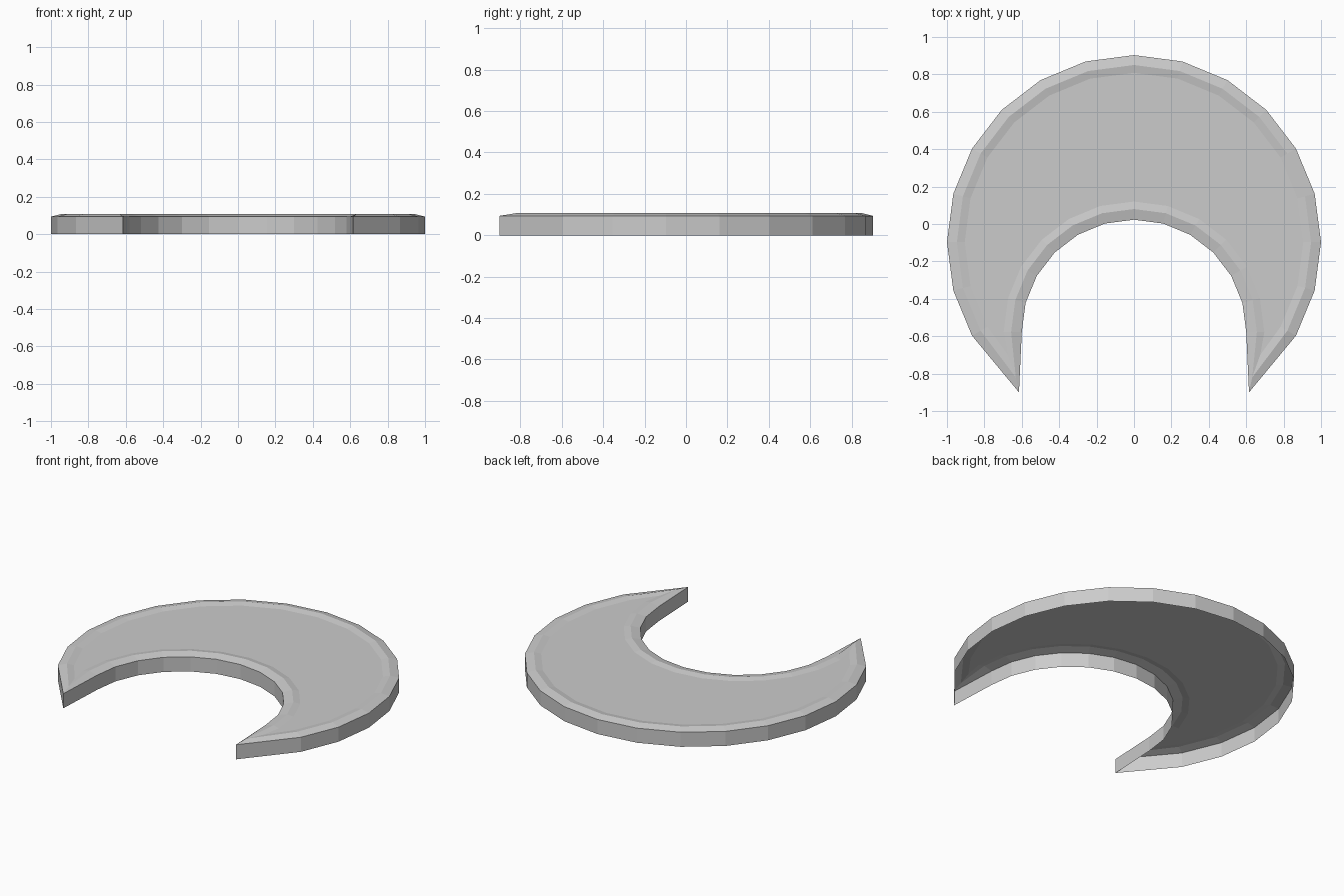
import bpy
import bmesh
from math import radians, sin, cos

cube = bpy.data.objects.get("Cube")
if cube:
    bpy.data.objects.remove(cube)

OUTER_Y, INNER_Y = -0.097, -0.577   # centres of the outer and inner arcs


def arc(centre_y, radius, angles):
    return [(radius * cos(radians(a)), centre_y + radius * sin(radians(a))) for a in angles]


def crescent(outer_r, inner_r, tip):
    """Clockwise crescent outline: outer arc, horn tip, inner arc, mirrored."""
    half = arc(OUTER_Y, outer_r, range(90, -31, -15))
    half += [tip]
    half += arc(INNER_Y, inner_r, range(0, 91, 15))
    return half + [(-x, y) for x, y in half[-2:0:-1]]


# Outline and height of each ring, from the open bottom edge to the sunken top
outline = crescent(1.0, 0.6, (0.615, -0.9))
ridge = crescent(0.947, 0.657, (0.632, -0.82))
recess = crescent(0.905, 0.697, (0.675, -0.7))
rings = [(outline, 0.0), (outline, 0.094), (ridge, 0.107), (recess, 0.099)]

bm = bmesh.new()
loops = [[bm.verts.new((x, y, z)) for x, y in pts] for pts, z in rings]

# Side wall, outer bevel and inner bevel
for low, high in zip(loops, loops[1:]):
    n = len(low)
    for i in range(n):
        j = (i + 1) % n
        bm.faces.new((low[j], low[i], high[i], high[j]))

# Flat top panel, triangulated around the concave edge
top = bm.faces.new(loops[-1][::-1])
top.normal_update()
bmesh.ops.triangulate(bm, faces=[top])

mesh = bpy.data.meshes.new("crescent_plate")
bm.to_mesh(mesh)
bm.free()
plate = bpy.data.objects.new("crescent_plate", mesh)
bpy.context.collection.objects.link(plate)

# Plain grey material
grey = bpy.data.materials.new("light_grey")
grey.use_nodes = True
colour = (0.6, 0.6, 0.6, 1.0)
grey.diffuse_color = colour
grey.node_tree.nodes["Principled BSDF"].inputs["Base Color"].default_value = colour
mesh.materials.append(grey)
